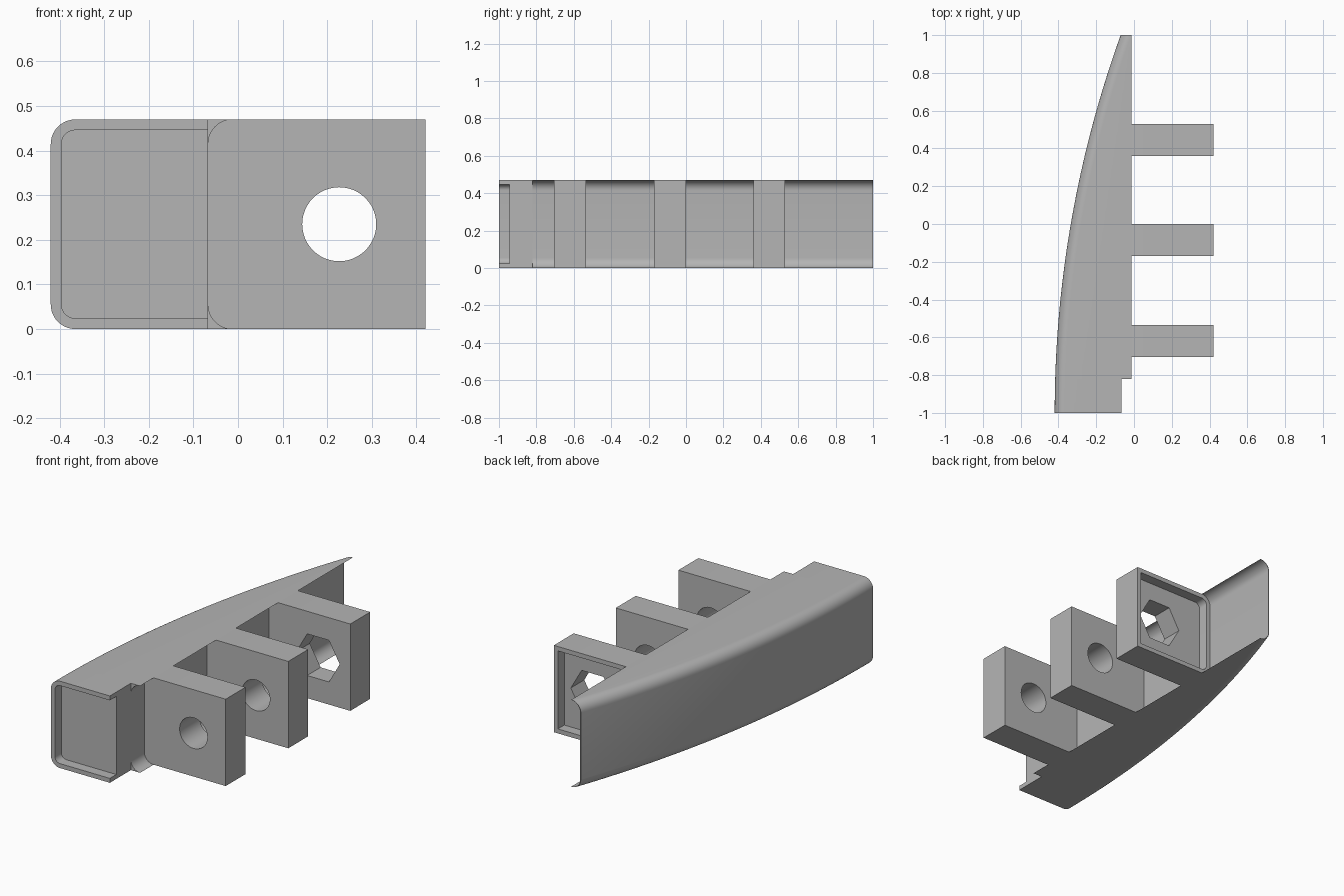
import bpy, bmesh, math

if "Cube" in bpy.data.objects:
    bpy.data.objects.remove(bpy.data.objects["Cube"], do_unlink=True)

H = 0.47          # height of everything
R = 0.055         # corner radius
WALL = -0.067     # flat inner wall of the channel
TIP = WALL + R    # edge of the flared lips
STEP = -0.82      # where the channel starts
RIM = 0.024       # rim around the recesses
DEPTH = 0.055     # recess depth
HOLE = (0.227, H / 2)

grey = bpy.data.materials.new("plain grey")
grey.use_nodes = True
grey.diffuse_color = (0.46, 0.46, 0.46, 1)
grey.node_tree.nodes["Principled BSDF"].inputs["Base Color"].default_value = grey.diffuse_color


def rounded_left(left, right, z0, z1, r, n=10):
    """Outline open on the right, with its two left corners rounded."""
    pts = [(right, z0)]
    for cz, start in ((z0 + r, -90), (z1 - r, -180)):
        for i in range(n + 1):
            a = math.radians(start - 90 * i / n)
            pts.append((left + r + r * math.cos(a), cz + r * math.sin(a)))
    return pts + [(right, z1)]


def loft(name, rings):
    """Solid through (y, outline) rings with equal point counts."""
    bm = bmesh.new()
    loops = [[bm.verts.new((x, y, z)) for x, z in pts] for y, pts in rings]
    for a, b in zip(loops, loops[1:]):
        for i in range(len(a)):
            j = (i + 1) % len(a)
            bm.faces.new((a[i], a[j], b[j], b[i]))
    bm.faces.new(loops[0])
    bm.faces.new(loops[-1])
    bmesh.ops.remove_doubles(bm, verts=bm.verts, dist=1e-5)
    bmesh.ops.recalc_face_normals(bm, faces=bm.faces)
    me = bpy.data.meshes.new(name)
    bm.to_mesh(me)
    bm.free()
    me.materials.append(grey)
    ob = bpy.data.objects.new(name, me)
    bpy.context.collection.objects.link(ob)
    return ob


def activate(ob):
    bpy.ops.object.select_all(action='DESELECT')
    ob.select_set(True)
    bpy.context.view_layer.objects.active = ob


def smooth(ob):
    activate(ob)
    bpy.ops.object.shade_smooth_by_angle(angle=math.radians(30))


def cut(ob, cutter):
    activate(ob)
    mod = ob.modifiers.new("cut", 'BOOLEAN')
    mod.operation = 'DIFFERENCE'
    mod.solver = 'EXACT'
    mod.object = cutter
    bpy.ops.object.modifier_apply(modifier=mod.name)
    bpy.data.objects.remove(cutter, do_unlink=True)


def polygon(sides, radius):
    return [(HOLE[0] + radius * math.cos(math.tau * i / sides),
             HOLE[1] + radius * math.sin(math.tau * i / sides)) for i in range(sides)]


def outer_x(y):
    """Bowed outer side: a wide arc running from the front to the thin tail."""
    big = 5.9
    return -0.42 + big - math.sqrt(big ** 2 - (y + 1) ** 2)


def outer(y, right):
    return rounded_left(min(outer_x(y), WALL - 0.002), right, 0, H, R)


def steps(y0, y1, n):
    return [y0 + (y1 - y0) * i / n for i in range(n + 1)]


# bowed body with a hollow channel on its inner side
channel = rounded_left(WALL, TIP, 0, H, R)[::-1]
smooth(loft("body", [(y, outer(y, TIP) + channel) for y in steps(STEP, 1, 32)]))

# solid front block and the open-sided rim before it
floor = -1 + DEPTH
smooth(loft("front_block", [(y, outer(y, WALL)) for y in steps(floor, STEP, 3)]))
recess = rounded_left(-0.42 + RIM, WALL, RIM, H - RIM, R - RIM)[::-1]
smooth(loft("front_rim", [(y, outer(y, WALL) + recess) for y in (-1, floor)]))

# three mounting tabs seated in the channel
tab_outline = rounded_left(WALL, 0.42, 0, H, R)
for name, y0, y1 in (("front_tab", -0.705, -0.535),
                     ("middle_tab", -0.17, 0),
                     ("rear_tab", 0.36, 0.53)):
    tab = loft(name, [(y0, tab_outline), (y1, tab_outline)])
    rear = name == "rear_tab"
    shape = polygon(6, 0.13) if rear else polygon(48, 0.083)
    cut(tab, loft("hole_cutter", [(y0 - 0.1, shape), (y1 + 0.1, shape)]))
    if rear:
        pocket = rounded_left(WALL + RIM, 0.42 - RIM, RIM, H - RIM, R - RIM)
        cut(tab, loft("pocket_cutter", [(y1 - DEPTH, pocket), (y1 + 0.1, pocket)]))
    smooth(tab)
